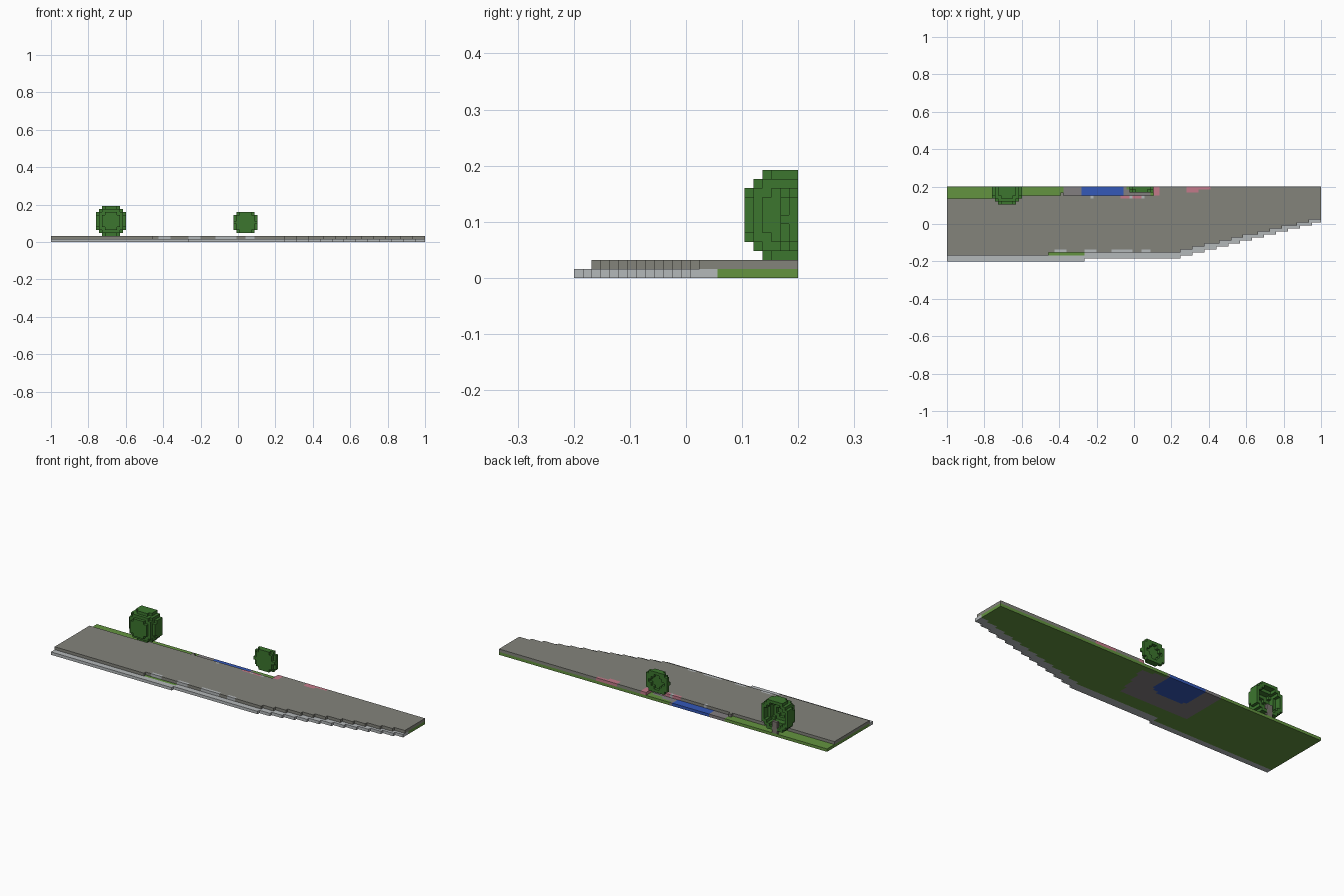
import bpy, bmesh, math
from mathutils import Vector

if "Cube" in bpy.data.objects:
    bpy.data.objects.remove(bpy.data.objects["Cube"], do_unlink=True)

V = 0.016                       # block size
NX, NY = 125, 25
ORIGIN = Vector((-1.0, -0.2, 0.0))


def make_material(name, rgb):
    lin = [((c / 255 + 0.055) / 1.055) ** 2.4 for c in rgb] + [1]
    m = bpy.data.materials.new(name)
    m.use_nodes = True
    m.diffuse_color = lin
    m.node_tree.nodes["Principled BSDF"].inputs["Base Color"].default_value = lin
    return m


MATS = {
    "path_grey": make_material("path_grey", (131, 131, 123)),
    "stone_light": make_material("stone_light", (180, 184, 186)),
    "rock_grey": make_material("rock_grey", (130, 126, 128)),
    "grass_green": make_material("grass_green", (100, 148, 64)),
    "water_blue": make_material("water_blue", (52, 88, 184)),
    "flower_pink": make_material("flower_pink", (196, 122, 138)),
    "leaf_green": make_material("leaf_green", (60, 118, 46)),
    "bark_grey": make_material("bark_grey", (122, 116, 110)),
}
PARTS = {}                      # part name -> (material, blocks)
TAKEN = set()


def add(part, mat, cell):
    if cell not in TAKEN:
        TAKEN.add(cell)
        PARTS.setdefault(part, (mat, set()))[1].add(cell)


def lower_front(i):
    if i < 46:
        return 0
    return 1 + max(0, math.ceil((i - 77) / 4))


def upper_front(i):
    if i < 34:
        return 2
    return 3 + max(0, math.ceil((i - 77) * 11 / 48))


def path_back(i):
    if i < 22:
        return 21
    if i == 38:
        return 23
    return 22 if i < 69 else NY


def in_pond(x, y):
    return -0.28 < x < -0.06 and y > 0.04 + 0.6 * max(0, abs(x + 0.18) - 0.07)


def in_rock(x, y):
    return (-0.38 < x < 0.05 + 0.25 * y and y > -0.055
            and y < 0.2 - 0.23 * (x + 0.08))


# Lower layer: kerb, grass, rock bed and pond
for i in range(NX):
    for j in range(lower_front(i), NY):
        x, y = -1 + (i + 0.5) * V, -0.2 + (j + 0.5) * V
        if j < lower_front(i) + (2 if i < 46 else 3):
            add("kerb", "stone_light", (i, j, 0))
        elif in_pond(x, y):
            add("pond", "water_blue", (i, j, 0))
        elif in_rock(x, y):
            add("rock_bed", "rock_grey", (i, j, 0))
        else:
            add("lawn", "grass_green", (i, j, 0))

# Light stones along the path edges
for start, end in ((36, 40), (46, 50), (55, 62), (65, 68)):
    for i in range(start, end):
        add("edge_stones", "stone_light", (i, 3, 1))
for i in (48, 61, 65):
    add("pond_stones", "stone_light", (i, 21, 1))

# Flower beds set flush in the path
for i in range(58, 66):
    add("pond_flowers", "flower_pink", (i, 21, 1))
for i in range(69, 71):
    for j in range(22, NY):
        add("bush_flowers", "flower_pink", (i, j, 1))
for i in range(80, 88):
    for j in range(23 if i < 84 else 24, NY):
        add("path_flowers", "flower_pink", (i, j, 1))

# Raised path
for i in range(NX):
    for j in range(upper_front(i), path_back(i)):
        add("path", "path_grey", (i, j, 1))

# Tree trunk
for i in (19, 20):
    for k in range(1, 5):
        add("tree_trunk", "bark_grey", (i, NY - 1, k))


def crown(part, center, radii):
    """Hollow rounded crown, cut off at the back edge."""
    def inside(cell, shrink):
        return sum((abs(c + 0.5 - o) / (r - shrink)) ** 2.5
                   for c, o, r in zip(cell, center, radii)) <= 1
    for i in range(NX):
        for j in range(15, NY):
            for k in range(2, 13):
                cell = (i, j, k)
                if inside(cell, 0) and not inside(cell, 1.4):
                    add(part, "leaf_green", cell)


crown("tree_crown", (20, 25, 7), (5.2, 6.2, 5.2))
crown("bush_crown", (65, 25, 6.5), (4.2, 2.3, 3.8))


def build(part, mat, cells):
    """Mesh only the block sides that are open to the air."""
    bm = bmesh.new()
    for cell in cells:
        for axis in range(3):
            for side in (0, 1):
                step = [0, 0, 0]
                step[axis] = 2 * side - 1
                if tuple(a + b for a, b in zip(cell, step)) in TAKEN:
                    continue
                u, w = (axis + 1) % 3, (axis + 2) % 3
                corners = [(0, 0), (1, 0), (1, 1), (0, 1)]
                verts = []
                for a, b in corners if side else reversed(corners):
                    p = Vector(cell)
                    p[axis] += side
                    p[u] += a
                    p[w] += b
                    verts.append(bm.verts.new(p * V + ORIGIN))
                bm.faces.new(verts)
    bmesh.ops.remove_doubles(bm, verts=bm.verts, dist=V / 100)
    bmesh.ops.dissolve_limit(bm, angle_limit=0.01, verts=bm.verts, edges=bm.edges)
    bmesh.ops.triangulate(bm, faces=[f for f in bm.faces if len(f.verts) > 4])
    mesh = bpy.data.meshes.new(part)
    bm.to_mesh(mesh)
    bm.free()
    mesh.materials.append(MATS[mat])
    bpy.context.collection.objects.link(bpy.data.objects.new(part, mesh))


for part, (mat, cells) in PARTS.items():
    build(part, mat, cells)
